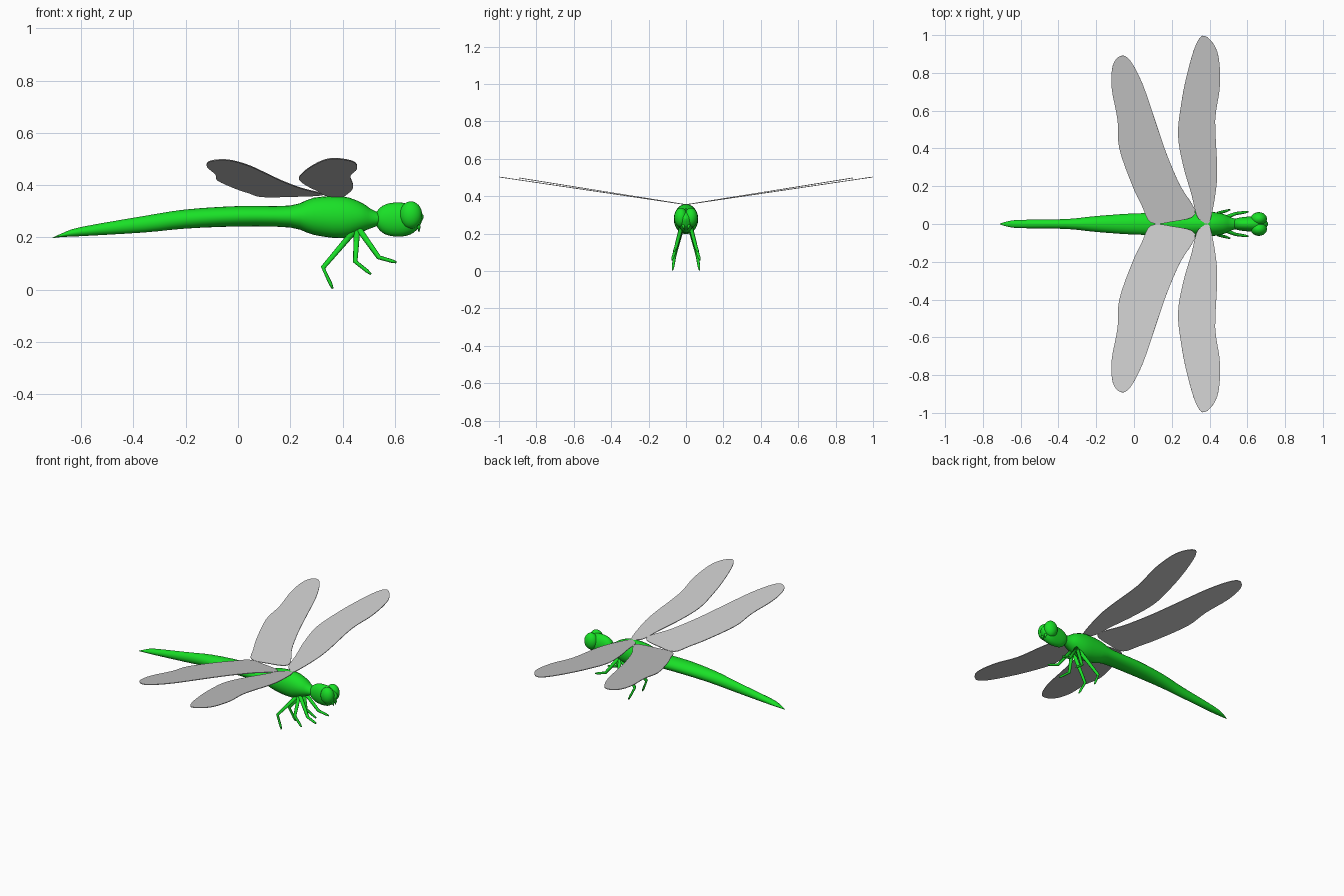
import bpy, bmesh, math
from mathutils import Vector

if "Cube" in bpy.data.objects:
    bpy.data.objects.remove(bpy.data.objects["Cube"])

green = bpy.data.materials.new("green")
green.diffuse_color = (0.01, 0.75, 0.02, 1)
green.use_nodes = True
green.node_tree.nodes["Principled BSDF"].inputs["Base Color"].default_value = green.diffuse_color


def finish(name, bm, mat=green, smooth=True):
    bmesh.ops.recalc_face_normals(bm, faces=bm.faces)
    me = bpy.data.meshes.new(name)
    bm.to_mesh(me)
    bm.free()
    for p in me.polygons:
        p.use_smooth = smooth
    if mat:
        me.materials.append(mat)
    ob = bpy.data.objects.new(name, me)
    bpy.context.collection.objects.link(ob)
    return ob


def catmull(a, b, c, d, t):
    return 0.5 * (2 * b + (c - a) * t + (2 * a - 5 * b + 4 * c - d) * t * t
                  + (3 * b - a - 3 * c + d) * t ** 3)


def skin(bm, rings):
    for a, b in zip(rings, rings[1:]):
        n = len(a)
        for i in range(n):
            bm.faces.new((a[i], a[(i + 1) % n], b[(i + 1) % n], b[i]))
    bm.faces.new(rings[0])
    bm.faces.new(rings[-1])


def loft_x(name, sections, sides=24, steps=3):
    """Elliptical rings along x; each section is (x, bottom, top, half width)."""
    s = [Vector(v) for v in sections]
    s = [s[0]] + s + [s[-1]]
    pts = [catmull(*s[i:i + 4], k / steps) for i in range(len(s) - 3) for k in range(steps)]
    pts.append(s[-1])
    bm = bmesh.new()
    rings = []
    for x, lo, hi, w in pts:
        rings.append([bm.verts.new((x, w * math.cos(a), (lo + hi) / 2 + (hi - lo) / 2 * math.sin(a)))
                      for a in (2 * math.pi * i / sides for i in range(sides))])
    skin(bm, rings)
    return finish(name, bm)


def ellipsoid(name, centre, radii):
    bm = bmesh.new()
    bmesh.ops.create_uvsphere(bm, u_segments=24, v_segments=16, radius=1)
    for v in bm.verts:
        v.co = Vector([c + r * k for c, r, k in zip(centre, radii, v.co)])
    return finish(name, bm)


def tube(name, pts, radii, sides=8):
    pts = [Vector(p) for p in pts]
    bm = bmesh.new()
    rings = []
    for i, p in enumerate(pts):
        d = (pts[min(i + 1, len(pts) - 1)] - pts[max(i - 1, 0)]).normalized()
        u = d.cross(Vector((0, 1, 0))).normalized()
        v = d.cross(u)
        rings.append([bm.verts.new(p + radii[i] * (u * math.cos(a) + v * math.sin(a)))
                      for a in (2 * math.pi * k / sides for k in range(sides))])
    skin(bm, rings)
    return finish(name, bm)


def wing(name, outline, slope, side):
    n = len(outline)
    p = [Vector(v) for v in outline]
    bm = bmesh.new()
    verts = []
    for i in range(n):
        for k in range(4):
            q = catmull(p[i - 1], p[i], p[(i + 1) % n], p[(i + 2) % n], k / 4)
            verts.append(bm.verts.new((q.x, side * q.y, 0.355 + slope * q.y)))
    bm.faces.new(verts)
    ob = finish(name, bm, None, False)
    m = ob.modifiers.new("thickness", "SOLIDIFY")
    m.thickness = 0.004
    m.offset = 0
    return ob


# Abdomen and thorax in one continuous body
loft_x("body", [
    (-0.71, 0.197, 0.199, 0.002), (-0.67, 0.202, 0.217, 0.014), (-0.60, 0.205, 0.240, 0.022),
    (-0.36, 0.219, 0.282, 0.026), (-0.20, 0.234, 0.307, 0.042), (0.0, 0.242, 0.320, 0.056),
    (0.20, 0.238, 0.322, 0.059), (0.29, 0.210, 0.352, 0.063), (0.40, 0.197, 0.357, 0.065),
    (0.47, 0.220, 0.334, 0.054), (0.51, 0.236, 0.308, 0.036), (0.55, 0.250, 0.290, 0.024)])

# Head, eyes and mouth
loft_x("head", [
    (0.522, 0.265, 0.275, 0.006), (0.535, 0.235, 0.305, 0.026), (0.565, 0.211, 0.327, 0.035),
    (0.615, 0.203, 0.334, 0.040), (0.66, 0.212, 0.325, 0.042), (0.69, 0.237, 0.308, 0.032),
    (0.709, 0.275, 0.285, 0.006)])
for side, label in ((1, "left"), (-1, "right")):
    ellipsoid(label + "_eye", (0.661, side * 0.027, 0.286), (0.043, 0.036, 0.052))
    tube(label + "_mandible", [(0.67, side * 0.014, 0.255), (0.692, side * 0.014, 0.240),
                               (0.692, side * 0.008, 0.222)], [0.012, 0.008, 0.002])

# Wing outlines in plan
fore = [(0.40, 0.01), (0.434, 0.18), (0.44, 0.31), (0.43, 0.55), (0.455, 0.735), (0.442, 0.91),
        (0.376, 0.996), (0.328, 0.95), (0.28, 0.79), (0.249, 0.63), (0.233, 0.47),
        (0.26, 0.31), (0.305, 0.153), (0.33, 0.05), (0.36, 0.015)]
hind = [(0.09, 0.008), (0.04, 0.10), (-0.01, 0.206), (-0.078, 0.40), (-0.087, 0.55),
        (-0.118, 0.72), (-0.112, 0.84), (-0.07, 0.89), (-0.02, 0.865), (0.048, 0.735),
        (0.12, 0.524), (0.175, 0.365), (0.243, 0.206), (0.325, 0.055), (0.20, 0.012)]

# Leg joints: hip, knee, foot
legs = {
    "front": [(0.46, 0.025, 0.235), (0.538, 0.055, 0.124), (0.605, 0.065, 0.105)],
    "middle": [(0.455, 0.025, 0.225), (0.448, 0.058, 0.108), (0.508, 0.075, 0.06)],
    "hind": [(0.44, 0.025, 0.220), (0.325, 0.060, 0.085), (0.362, 0.072, 0.005)]}

for side, label in ((1, "left"), (-1, "right")):
    wing(label + "_fore_wing", fore, 0.148, side)
    wing(label + "_hind_wing", hind, 0.160, side)
    for key, (hip, knee, foot) in legs.items():
        j = [Vector((x, side * y, z)) for x, y, z in (hip, knee, foot)]
        ankle = j[1].lerp(j[2], 0.75)
        tube(f"{label}_{key}_leg", [j[0], j[1], ankle, j[2]], [0.012, 0.009, 0.007, 0.004])
